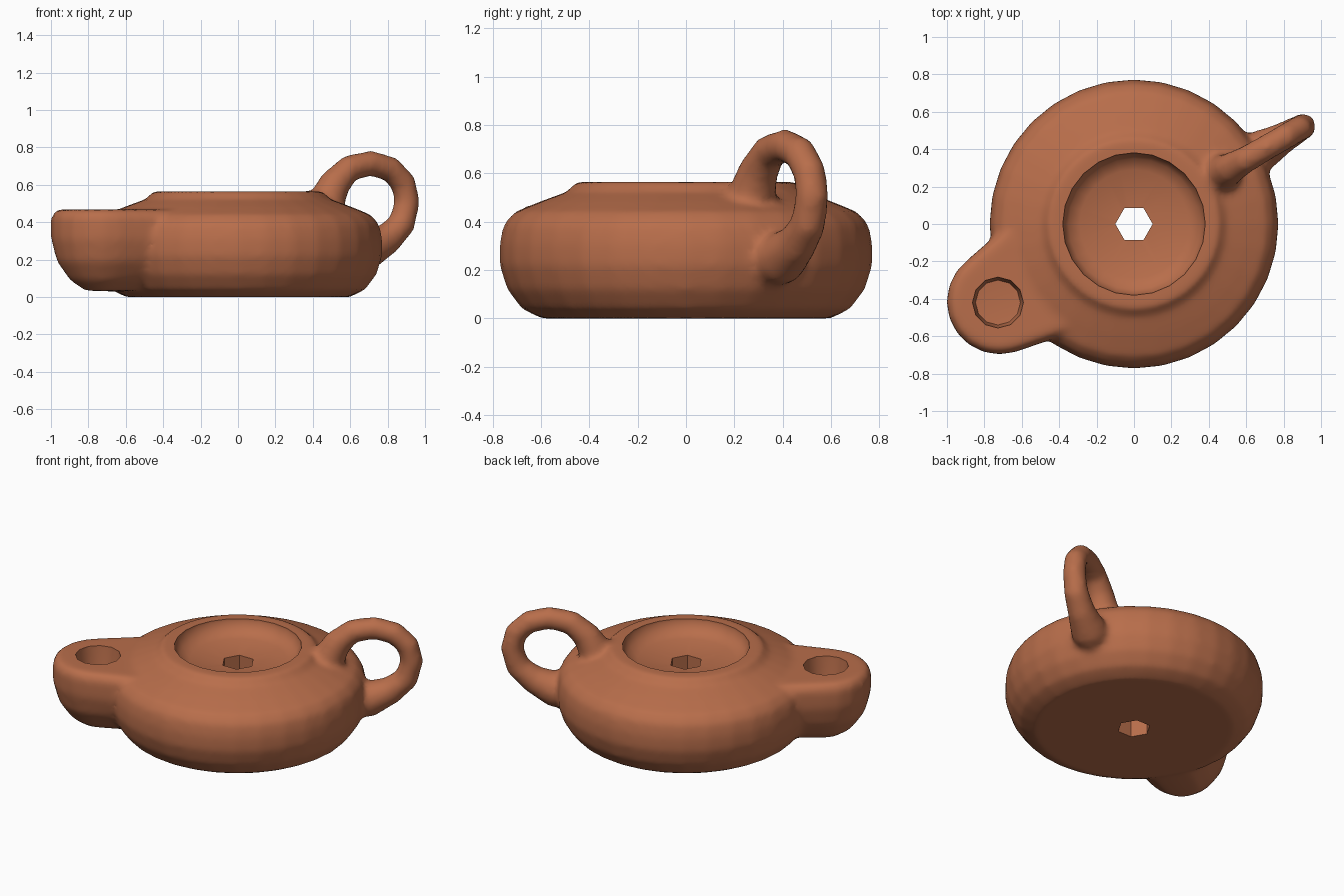
import bpy, bmesh, math
from mathutils import Matrix, Vector

cube = bpy.data.objects.get("Cube")
if cube:
    bpy.data.objects.remove(cube)

clay = bpy.data.materials.new("terracotta")
clay.use_nodes = True
COLOUR = (0.48, 0.155, 0.07, 1)
clay.diffuse_color = COLOUR
clay.node_tree.nodes["Principled BSDF"].inputs["Base Color"].default_value = COLOUR

TILT = math.radians(30)   # nozzle and handle lie on one diagonal
AXIS = Vector((math.cos(TILT), math.sin(TILT), 0))


def new_object(name, bm):
    bmesh.ops.remove_doubles(bm, verts=bm.verts, dist=0.0005)
    bmesh.ops.recalc_face_normals(bm, faces=bm.faces)
    mesh = bpy.data.meshes.new(name)
    bm.to_mesh(mesh)
    bm.free()
    mesh.materials.append(clay)
    obj = bpy.data.objects.new(name, mesh)
    bpy.context.collection.objects.link(obj)
    return obj


def lathe(bm, profile, sides, centre=Vector(), scale=1.0):
    """Spin a (radius, height) profile, starting and ending on the axis."""
    verts = [bm.verts.new((r * scale, 0, z)) for r, z in profile]
    edges = [bm.edges.new(pair) for pair in zip(verts, verts[1:])]
    bmesh.ops.spin(bm, geom=verts + edges, cent=(0, 0, 0), axis=(0, 0, 1),
                   angle=math.tau, steps=sides, use_duplicate=False)
    bmesh.ops.remove_doubles(bm, verts=bm.verts, dist=0.0005)
    ring = [v for v in bm.verts if not v.tag]
    bmesh.ops.translate(bm, verts=ring, vec=centre)
    for v in bm.verts:
        v.tag = True


def apply_modifiers(obj):
    graph = bpy.context.evaluated_depsgraph_get()
    mesh = bpy.data.meshes.new_from_object(obj.evaluated_get(graph))
    obj.modifiers.clear()
    obj.data = mesh


# Round oil chamber with a raised collar
bm = bmesh.new()
lathe(bm, [(0, 0), (0.6, 0), (0.68, 0.04), (0.74, 0.12), (0.772, 0.22),
           (0.772, 0.31), (0.755, 0.39), (0.71, 0.44), (0.6, 0.485),
           (0.49, 0.525), (0.455, 0.565), (0, 0.565)], 32)
body = new_object("lamp_body", bm)

# Rounded nozzle, flaring wider where it meets the chamber
bm = bmesh.new()
spout = [(0, 0.03), (0.1, 0.035), (0.18, 0.09), (0.25, 0.19), (0.282, 0.31),
         (0.282, 0.43), (0.25, 0.468), (0, 0.468)]
lathe(bm, spout, 20, AXIS * -0.83)
lathe(bm, spout, 20, AXIS * -0.5, 1.22)
hull = bmesh.ops.convex_hull(bm, input=bm.verts)
bmesh.ops.delete(bm, geom=list({f for f in bm.faces} - {
    g for g in hull["geom"] if isinstance(g, bmesh.types.BMFace)}), context="FACES")
bmesh.ops.delete(bm, geom=[v for v in bm.verts if not v.link_faces], context="VERTS")
nozzle = new_object("nozzle", bm)

# Looped handle: (distance along diagonal, height, thickness)
path = [(0.52, 0.46, 0.11), (0.6, 0.61, 0.085), (0.69, 0.69, 0.073),
        (0.82, 0.715, 0.07), (0.94, 0.685, 0.07), (1.02, 0.61, 0.07),
        (1.045, 0.51, 0.07), (1.01, 0.39, 0.075), (0.92, 0.31, 0.085),
        (0.8, 0.25, 0.11), (0.62, 0.24, 0.13)]
bm = bmesh.new()
side = Vector((-AXIS.y, AXIS.x, 0))
centres = [AXIS * d + Vector((0, 0, z)) for d, z, r in path]
rings = []
for i, (p, (d, z, r)) in enumerate(zip(centres, path)):
    along = (centres[min(i + 1, len(path) - 1)] - centres[max(i - 1, 0)]).normalized()
    out = along.cross(side)
    rings.append([bm.verts.new(p + r * (math.cos(a) * side + math.sin(a) * out))
                  for a in (math.tau * k / 12 for k in range(12))])
for a, b in zip(rings, rings[1:]):
    for k in range(12):
        n = (k + 1) % 12
        bm.faces.new((a[k], a[n], b[n], b[k]))
bm.faces.new(rings[0])
bm.faces.new(rings[-1])
handle = new_object("handle", bm)

# Merge the clay parts and soften their joins
bm = bmesh.new()
for part in (body, nozzle, handle):
    bm.from_mesh(part.data)
bm.to_mesh(body.data)
bm.free()
for part in (nozzle, handle):
    bpy.data.objects.remove(part)
remesh = body.modifiers.new("fuse", "REMESH")
remesh.mode = "VOXEL"
remesh.voxel_size = 0.02
smooth = body.modifiers.new("soften", "SMOOTH")
smooth.factor = 0.5
smooth.iterations = 8
apply_modifiers(body)

# Sunken dish, central hole and wick well
cuts = {
    "dish_cutter": ([(0, 0.7), (0.39, 0.7), (0.38, 0.55), (0.35, 0.50),
                     (0.29, 0.475), (0.1, 0.455), (0, 0.455)], 24, Vector()),
    "hole_cutter": ([(0, 0.6), (0.1, 0.6), (0.1, -0.1), (0, -0.1)], 6, Vector()),
    "wick_cutter": ([(0, 0.6), (0.145, 0.6), (0.135, 0.45), (0.12, 0.34),
                     (0, 0.33)], 12, AXIS * -0.84),
}
for name, (profile, sides, centre) in cuts.items():
    bm = bmesh.new()
    lathe(bm, profile, sides, centre)
    cutter = new_object(name, bm)
    cutter.hide_render = True
    cut = body.modifiers.new(name, "BOOLEAN")
    cut.operation = "DIFFERENCE"
    cut.solver = "EXACT"
    cut.object = cutter
    apply_modifiers(body)
    bpy.data.objects.remove(cutter)

# One clay colour, smooth surface with crisp cut edges
body.data.materials.clear()
body.data.materials.append(clay)
for face in body.data.polygons:
    face.material_index = 0
bpy.ops.object.select_all(action="DESELECT")
body.select_set(True)
bpy.context.view_layer.objects.active = body
bpy.ops.object.shade_smooth_by_angle(angle=math.radians(50))
